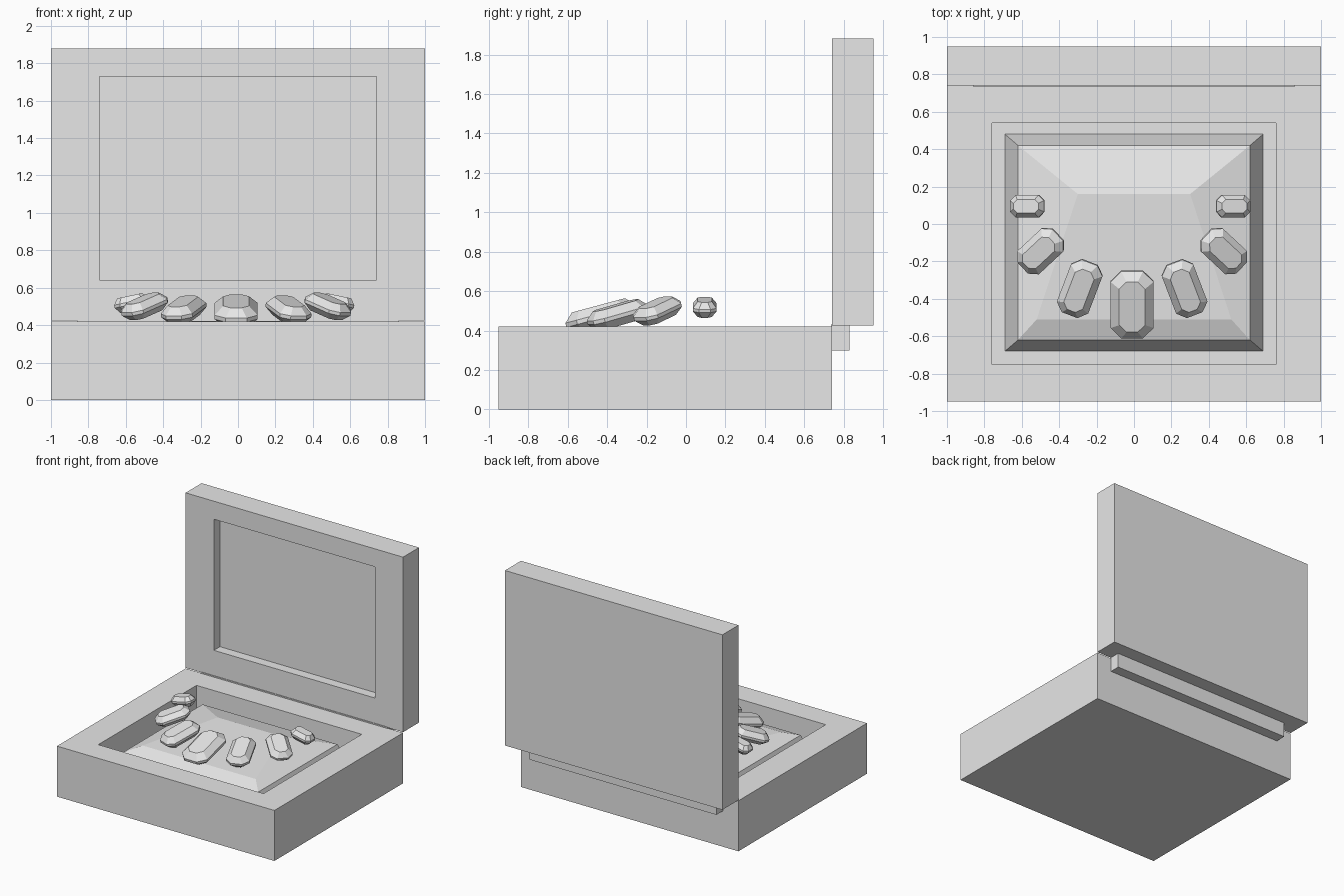
import bpy
import bmesh
from math import radians

cube = bpy.data.objects.get("Cube")
if cube:
    bpy.data.objects.remove(cube, do_unlink=True)

grey = bpy.data.materials.new("light_grey")
grey.use_nodes = True
grey.diffuse_color = (0.8, 0.8, 0.8, 1)
grey.node_tree.nodes["Principled BSDF"].inputs["Base Color"].default_value = (0.8, 0.8, 0.8, 1)


def loft(name, rings):
    """Join matching rings of points into a solid capped at both ends."""
    bm = bmesh.new()
    loops = [[bm.verts.new(p) for p in ring] for ring in rings]
    for a, b in zip(loops, loops[1:]):
        for i in range(len(a)):
            j = (i + 1) % len(a)
            bm.faces.new((a[i], a[j], b[j], b[i]))
    bm.faces.new(loops[0])
    bm.faces.new(loops[-1])
    bmesh.ops.recalc_face_normals(bm, faces=bm.faces)
    mesh = bpy.data.meshes.new(name)
    bm.to_mesh(mesh)
    bm.free()
    mesh.materials.append(grey)
    obj = bpy.data.objects.new(name, mesh)
    bpy.context.collection.objects.link(obj)
    return obj


def flat_rect(half_x, y0, y1, z):
    return [(-half_x, y0, z), (half_x, y0, z), (half_x, y1, z), (-half_x, y1, z)]


def upright_rect(half_x, z0, z1, y):
    return [(-half_x, y, z0), (half_x, y, z0), (half_x, y, z1), (-half_x, y, z1)]


def octagon(width, length, inset, z):
    """Rectangle with cut corners, shrunk by inset."""
    w, l = width / 2 - inset, length / 2 - inset
    c = width * 0.25 - inset * 0.4
    return [(w, c - l, z), (w, l - c, z), (w - c, l, z), (c - w, l, z),
            (-w, l - c, z), (-w, c - l, z), (c - w, -l, z), (w - c, -l, z)]


# Tray with its open well
loft("tray", [flat_rect(1, -0.95, 0.74, 0), flat_rect(1, -0.95, 0.74, 0.42),
              flat_rect(0.76, -0.75, 0.54, 0.42), flat_rect(0.76, -0.75, 0.54, 0.17)])

# Raised lid with a shallow recess on its inner face
loft("lid", [upright_rect(1, 0.425, 1.88, 0.95), upright_rect(1, 0.425, 1.88, 0.74),
             upright_rect(0.74, 0.64, 1.73, 0.74), upright_rect(0.74, 0.64, 1.73, 0.82)])

# Hinge bar behind the tray
loft("hinge_bar", [flat_rect(0.86, 0.735, 0.83, 0.3), flat_rect(0.86, 0.735, 0.83, 0.43)])

# Mounded cushion
crown = [(-0.52, -0.51, 0.385), (0.52, -0.51, 0.385), (0.3, 0.16, 0.422), (-0.3, 0.16, 0.422)]
loft("cushion", [flat_rect(0.69, -0.68, 0.48, 0.17),
                 flat_rect(0.62, -0.62, 0.42, 0.345), crown])


def gem(name, location, width, length, height, turn, tilt):
    h, inset = height / 2, width * 0.2
    obj = loft(name, [octagon(width, length, inset, -h), octagon(width, length, 0, -h * 0.2),
                      octagon(width, length, 0, h * 0.2), octagon(width, length, inset, h)])
    obj.location = location
    obj.rotation_euler = (radians(tilt), 0, radians(turn))


# Arc of cut gems, each tilted up toward the middle
gem("centre_gem", (-0.01, -0.43, 0.475), 0.23, 0.37, 0.11, 0, 15)
for side, sign in (("left", 1), ("right", -1)):
    shift = -0.01
    gem(side + "_inner_gem", (sign * 0.28 + shift, -0.345, 0.48), 0.18, 0.31, 0.1, sign * 21, 15)
    gem(side + "_middle_gem", (sign * 0.49 + shift, -0.145, 0.5), 0.17, 0.27, 0.09, sign * 47, 18)
    gem(side + "_outer_gem", (sign * 0.55 + shift * 2, 0.095, 0.518), 0.12, 0.185, 0.08, sign * 90, 12)
